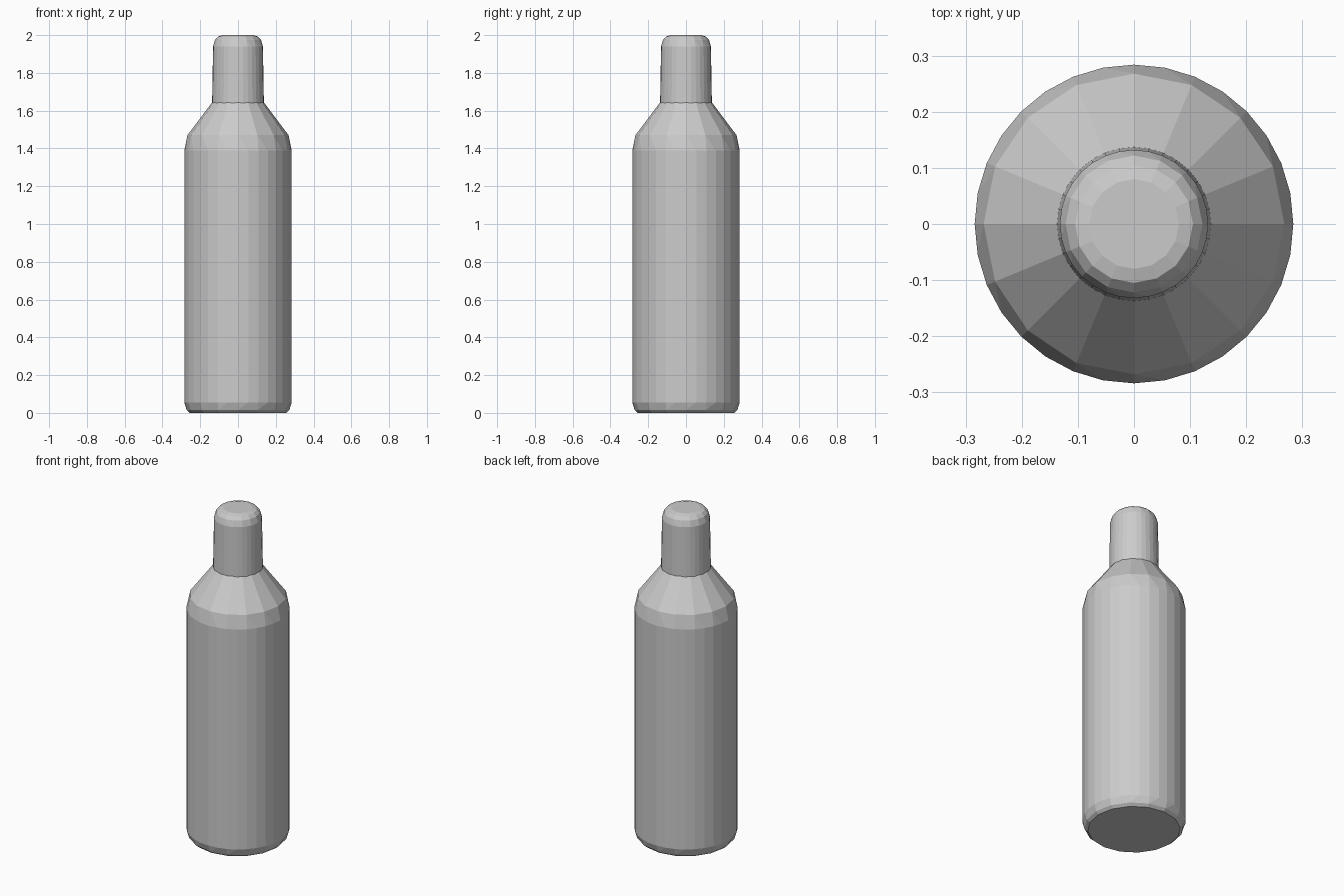
import bpy
import bmesh
from math import cos, sin, tau

if "Cube" in bpy.data.objects:
    bpy.data.objects.remove(bpy.data.objects["Cube"])

grey = bpy.data.materials.new("plain_grey")
grey.use_nodes = True
GREY = (0.6, 0.6, 0.6, 1)
grey.diffuse_color = GREY
grey.node_tree.nodes["Principled BSDF"].inputs["Base Color"].default_value = GREY


def lathe(name, rings):
    """Stack rings of (radius, height, sides) and skin them; ends are capped."""
    bm = bmesh.new()
    loops = []
    for r, z, n in rings:
        loops.append([bm.verts.new((r * cos(tau * i / n), r * sin(tau * i / n), z))
                      for i in range(n)])
    for low, high in zip(loops, loops[1:]):
        steps = max(len(low), len(high))
        for i in range(steps):
            # A ring with half the sides shares each vertex between two facets
            a, b = (low[(i + k) % steps * len(low) // steps] for k in (0, 1))
            d, c = (high[(i + k) % steps * len(high) // steps] for k in (0, 1))
            bm.faces.new(dict.fromkeys((a, b, c, d)))
    bm.faces.new(reversed(loops[0]))
    bm.faces.new(loops[-1])
    bmesh.ops.recalc_face_normals(bm, faces=bm.faces)
    mesh = bpy.data.meshes.new(name)
    bm.to_mesh(mesh)
    bm.free()
    mesh.materials.append(grey)
    obj = bpy.data.objects.new(name, mesh)
    bpy.context.collection.objects.link(obj)
    return obj


# Body: bevelled foot, straight wall, rounded edge and sloping shoulder
lathe("bottle_body", [
    (0.255, 0.0, 16), (0.272, 0.015, 16), (0.284, 0.055, 32),
    (0.284, 1.39, 32), (0.268, 1.47, 16), (0.136, 1.645, 16),
])

# Neck: slightly tapered cylinder with a rounded top
lathe("bottle_neck", [
    (0.137, 1.64, 32), (0.132, 1.94, 32), (0.122, 1.975, 16),
    (0.105, 1.993, 16), (0.08, 2.0, 16),
])
